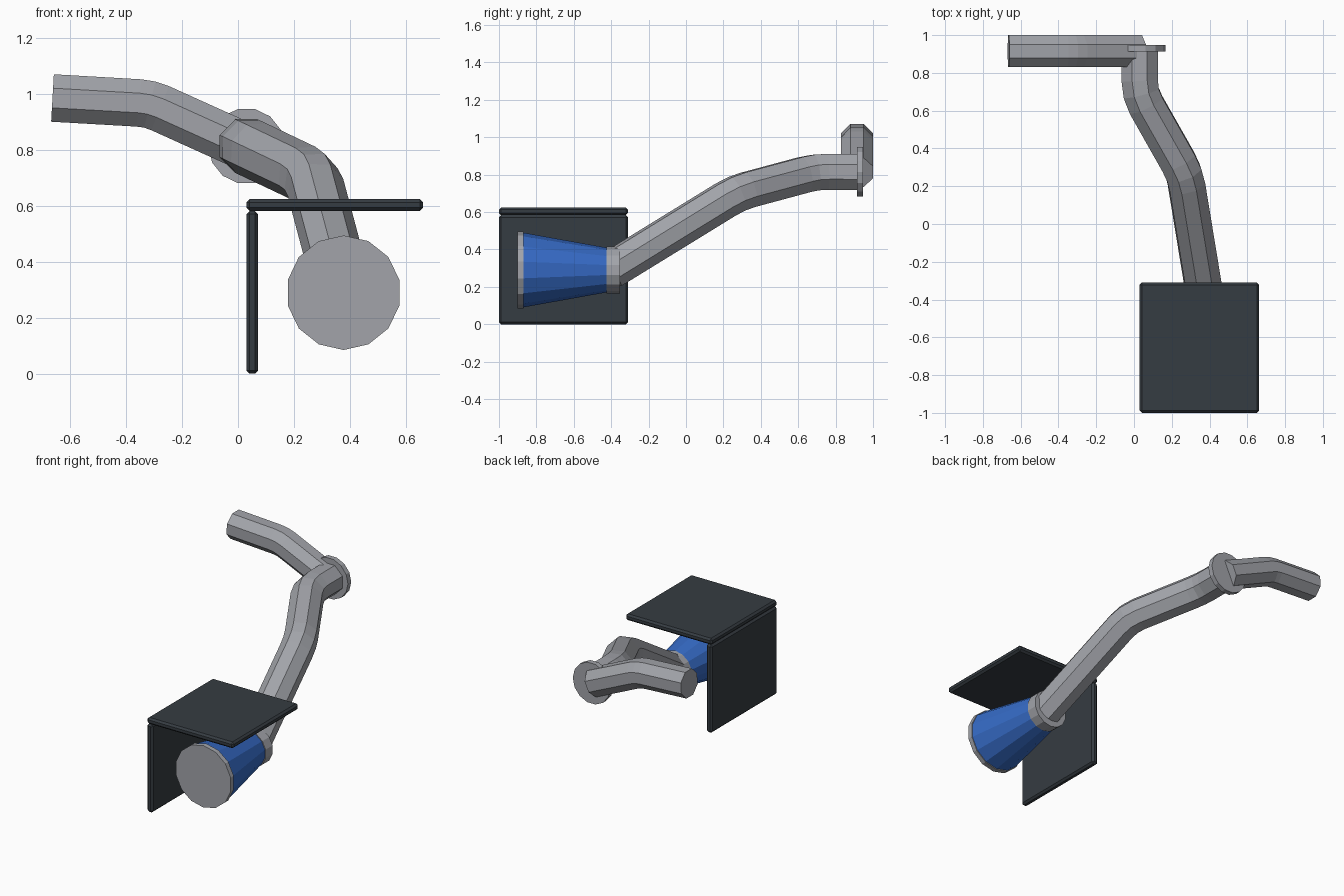
import bpy, bmesh, math
from mathutils import Vector

if "Cube" in bpy.data.objects:
    bpy.data.objects.remove(bpy.data.objects["Cube"])


def material(name, rgb):
    m = bpy.data.materials.new(name)
    m.diffuse_color = (*rgb, 1)
    m.use_nodes = True
    m.node_tree.nodes["Principled BSDF"].inputs["Base Color"].default_value = m.diffuse_color
    return m


GREY = material("pipe grey", (0.36, 0.37, 0.40))
BLUE = material("filter blue", (0.036, 0.145, 0.56))
DARK = material("shield dark", (0.036, 0.045, 0.054))


def loft(name, rings, mat):
    """Skin a list of vertex rings and cap both ends."""
    bm = bmesh.new()
    vr = [[bm.verts.new(p) for p in ring] for ring in rings]
    n = len(vr[0])
    for a, b in zip(vr, vr[1:]):
        for i in range(n):
            j = (i + 1) % n
            bm.faces.new((a[i], a[j], b[j], b[i]))
    bm.faces.new(vr[0][::-1])
    bm.faces.new(vr[-1])
    bmesh.ops.recalc_face_normals(bm, faces=bm.faces)
    me = bpy.data.meshes.new(name)
    bm.to_mesh(me)
    bm.free()
    me.materials.append(mat)
    ob = bpy.data.objects.new(name, me)
    bpy.context.collection.objects.link(ob)
    return ob


def turned(name, cx, cz, profile, mat, phase=0.0, sides=14):
    """Turned part along y; profile is a list of (y, radius)."""
    rings = []
    for y, r in profile:
        angs = [phase + 2 * math.pi * i / sides for i in range(sides)]
        rings.append([(cx + r * math.sin(a), y, cz + r * math.cos(a)) for a in angs])
    return loft(name, rings, mat)


def pipe(name, pts, radius, side, mat, cut=0.07, steps=2):
    """Eight-sided pipe with rounded bends; side is the start cross direction."""
    pts = [Vector(p) for p in pts]
    path = [pts[0]]
    for a, b, c in zip(pts, pts[1:], pts[2:]):
        p0, p2 = b + (a - b).normalized() * cut, b + (c - b).normalized() * cut
        for k in range(steps + 1):
            t = k / steps
            path.append(p0 * (1 - t) ** 2 + b * 2 * t * (1 - t) + p2 * t * t)
    path.append(pts[-1])
    rings, u, last = [], Vector(side), None
    for i, p in enumerate(path):
        before = (p - path[i - 1]).normalized() if i else Vector()
        after = (path[i + 1] - p).normalized() if i + 1 < len(path) else Vector()
        t = (before + after).normalized()
        if last:
            u = last.rotation_difference(t) @ u
        u = (u - t * u.dot(t)).normalized()
        v = t.cross(u)
        last = t
        angs = [math.pi / 8 + math.pi / 4 * k for k in range(8)]
        rings.append([p + (u * math.cos(a) + v * math.sin(a)) * radius for a in angs])
    return loft(name, rings, mat)


def plate(name, lo, hi, mat):
    """Flat panel with bevelled edges."""
    bm = bmesh.new()
    bmesh.ops.create_cube(bm, size=1)
    for v in bm.verts:
        v.co = [l + (c + 0.5) * (h - l) for l, h, c in zip(lo, hi, v.co)]
    bmesh.ops.bevel(bm, geom=bm.edges[:], offset=0.012, segments=1, affect='EDGES')
    me = bpy.data.meshes.new(name)
    bm.to_mesh(me)
    bm.free()
    me.materials.append(mat)
    bpy.context.collection.objects.link(bpy.data.objects.new(name, me))


# Heat shield panels
plate("shield_top", (0.03, -1.0, 0.583), (0.663, -0.31, 0.625), DARK)
plate("shield_side", (0.03, -1.0, 0.0), (0.072, -0.31, 0.583), DARK)

# Cone filter with end cap and collar
turned("filter_cap", 0.378, 0.29, [(-0.902, 0.205), (-0.87, 0.205)], GREY)
turned("filter_cone", 0.378, 0.29, [(-0.872, 0.2), (-0.415, 0.118)], BLUE)
turned("filter_collar", 0.378, 0.29, [(-0.425, 0.125), (-0.352, 0.125)], GREY)

# Long intake pipe, flange and outlet pipe
pipe("intake_pipe", [(0.03, 0.93, 0.815), (0.03, 0.69, 0.815),
                     (0.268, 0.27, 0.702), (0.378, -0.40, 0.29)],
     0.104, (1, 0, 0), GREY)
turned("flange", 0.03, 0.815, [(0.913, 0.136), (0.947, 0.136)], GREY, math.pi / 14)
pipe("outlet_pipe", [(0.028, 0.915, 0.812), (-0.315, 0.915, 0.967),
                     (-0.664, 0.915, 0.987)], 0.092, (0, 1, 0), GREY, 0.04)
